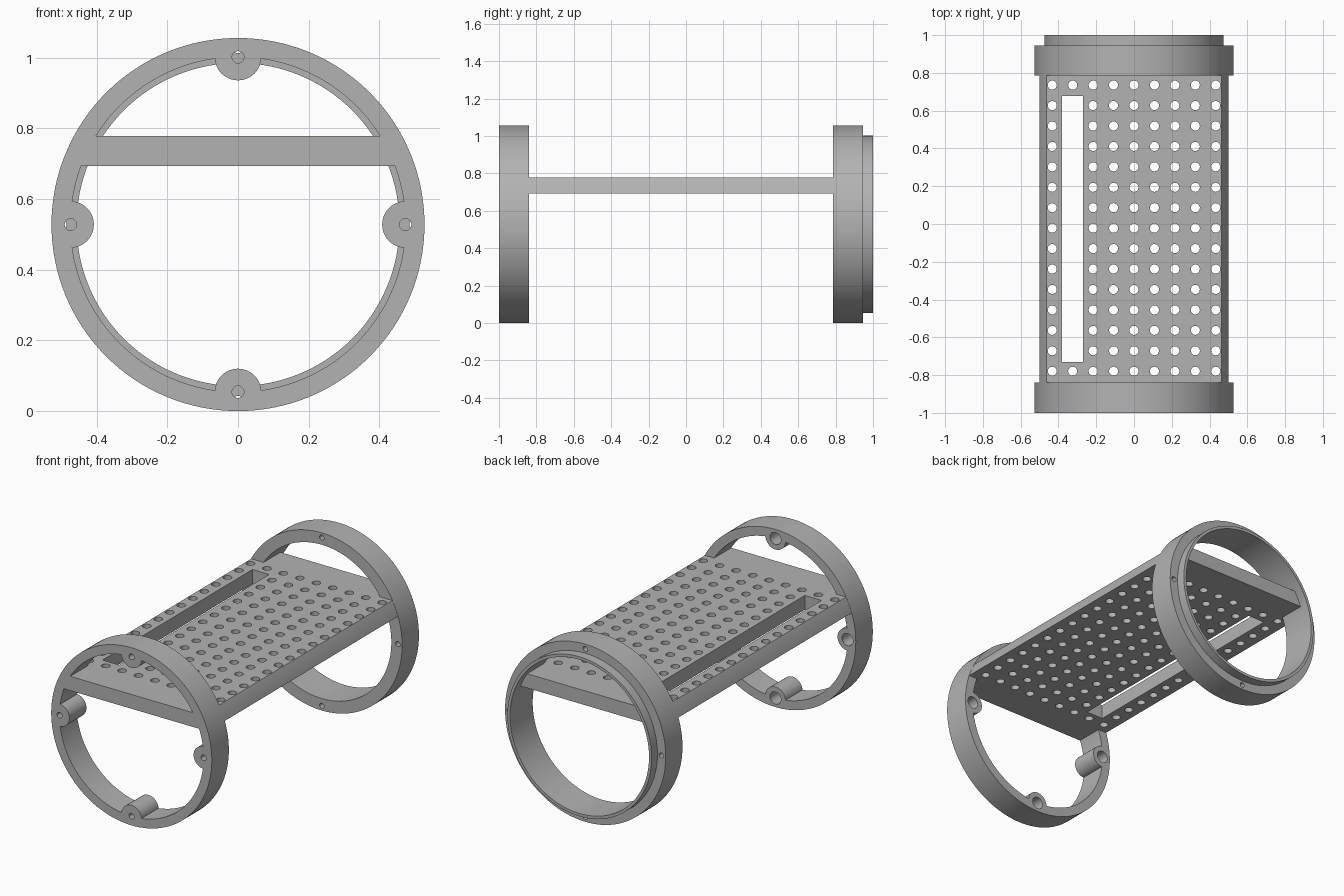
import bpy, bmesh, math
from mathutils import Matrix, Vector

if "Cube" in bpy.data.objects:
    bpy.data.objects.remove(bpy.data.objects["Cube"], do_unlink=True)

R, BORE, LIP = 0.528, 0.474, 0.457      # outer, front inner, back inner radii
FRONT, BACK = -1.0, 0.945
QUARTERS = [(1, 0), (0, 1), (-1, 0), (0, -1)]

grey = bpy.data.materials.new("grey_plastic")
grey.use_nodes = True
colour = (0.45, 0.45, 0.45, 1)
grey.diffuse_color = colour
grey.node_tree.nodes["Principled BSDF"].inputs["Base Color"].default_value = colour


def make(name, bm):
    mesh = bpy.data.meshes.new(name)
    bm.to_mesh(mesh)
    bm.free()
    mesh.materials.append(grey)
    obj = bpy.data.objects.new(name, mesh)
    bpy.context.collection.objects.link(obj)
    return obj


def add_rod(bm, r, a, b, seg):
    """Cylinder running from point a to point b."""
    a, b = Vector(a), Vector(b)
    turn = (b - a).to_track_quat("Z", "Y").to_matrix().to_4x4()
    bmesh.ops.create_cone(bm, cap_ends=True, segments=seg, radius1=r, radius2=r,
                          depth=(b - a).length, matrix=Matrix.Translation((a + b) / 2) @ turn)


def add_box(bm, lo, hi):
    lo, hi = Vector(lo), Vector(hi)
    bmesh.ops.create_cube(bm, size=1, matrix=Matrix.Translation((lo + hi) / 2)
                          @ Matrix.Diagonal((*(hi - lo), 1)))


def disc(name, r, y0, y1, seg=128):
    bm = bmesh.new()
    add_rod(bm, r, (0, y0, R), (0, y1, R), seg)
    return make(name, bm)


def pegs(name, ring, r, y0, y1, seg=32):
    """Four rods at the quarter points of a ring."""
    bm = bmesh.new()
    for cx, cz in QUARTERS:
        add_rod(bm, r, (cx * ring, y0, R + cz * ring), (cx * ring, y1, R + cz * ring), seg)
    return make(name, bm)


def combine(obj, other, how):
    mod = obj.modifiers.new(how, "BOOLEAN")
    mod.operation, mod.object, mod.solver = how, other, "EXACT"
    bpy.context.view_layer.objects.active = obj
    bpy.ops.object.modifier_apply(modifier=mod.name)
    bpy.data.objects.remove(other, do_unlink=True)


# Front ring with four screw bosses, counterbored from behind
front = disc("front_ring", R, FRONT, -0.84)
bore = disc("bore", BORE, -1.1, -0.7)
combine(bore, pegs("bosses", BORE, 0.066, -1.2, -0.6), "DIFFERENCE")
combine(front, bore, "DIFFERENCE")
combine(front, pegs("screw_holes", BORE, 0.017, -1.1, -0.7, 20), "DIFFERENCE")
combine(front, pegs("counterbores", BORE, 0.036, -0.92, -0.7, 24), "DIFFERENCE")

# Back ring with a stepped lip and through holes
back = disc("back_ring", R, 0.787, BACK)
combine(back, disc("lip", BORE, 0.85, 1.0), "UNION")
combine(back, disc("bore", LIP, 0.7, 1.1), "DIFFERENCE")
combine(back, pegs("pin_holes", 0.5, 0.015, 0.7, 0.96, 20), "DIFFERENCE")

# Deck plate: a slab trimmed to the ring's round outline
deck = disc("perforated_deck", R - 0.001, FRONT, BACK)
bm = bmesh.new()
add_box(bm, (-1, -2, 0.693), (1, 2, 0.778))
combine(deck, make("slab", bm), "INTERSECT")

# Grid of holes, with a long slot replacing most of the second column
STEP = 0.1082
bm = bmesh.new()
for col in range(9):
    for row in range(15):
        if col == 1 and 0 < row < 14:
            continue
        x, y = (col - 4) * STEP, (row - 7) * STEP - 0.022
        add_rod(bm, 0.024, (x, y, 0.6), (x, y, 0.9), 20)
add_box(bm, (-0.38, -0.73, 0.6), (-0.27, 0.678, 0.9))
combine(deck, make("perforations", bm), "DIFFERENCE")

# Fuse everything into one printed part
combine(deck, front, "UNION")
combine(deck, back, "UNION")
deck.name = "ring_frame_with_deck"
bpy.ops.object.select_all(action="DESELECT")
deck.select_set(True)
bpy.context.view_layer.objects.active = deck
bpy.ops.object.shade_smooth_by_angle(angle=math.radians(30))
